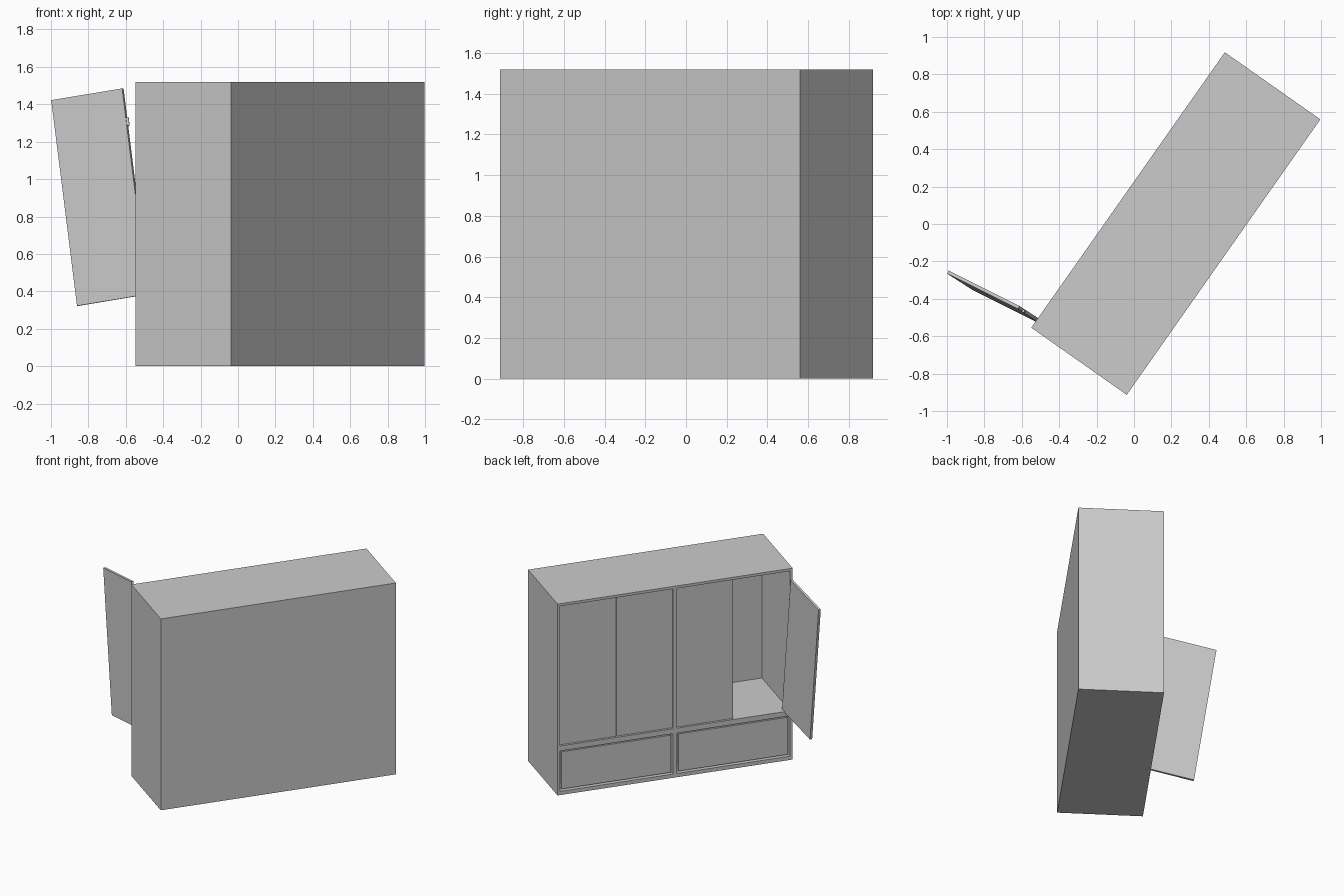
import bpy, bmesh
from math import radians
from mathutils import Matrix, Vector

if "Cube" in bpy.data.objects:
    bpy.data.objects.remove(bpy.data.objects["Cube"])

# cabinet frame: local x runs along the open front, local y goes inward
CAB = Matrix.Translation((0.2235, 0.0025, 0)) @ Matrix.Rotation(radians(234.9), 4, 'Z')
W, D, H = 0.90, 0.312, 1.52          # half width, half depth, height
T, POST = 0.02, 0.015                # board thickness, half middle post
SHELF0, SHELF1 = 0.35, 0.39          # shelf between drawers and doors


def add(name, bm, frame):
    bmesh.ops.recalc_face_normals(bm, faces=bm.faces)
    me = bpy.data.meshes.new(name)
    bm.to_mesh(me)
    bm.free()
    ob = bpy.data.objects.new(name, me)
    ob.matrix_world = frame
    bpy.context.collection.objects.link(ob)
    return ob


def box(name, lo, hi, frame=CAB):
    lo, hi = Vector(lo), Vector(hi)
    bm = bmesh.new()
    bmesh.ops.create_cube(bm, size=1)
    bmesh.ops.scale(bm, vec=hi - lo, verts=bm.verts)
    bmesh.ops.translate(bm, vec=(lo + hi) / 2, verts=bm.verts)
    return add(name, bm, frame)


# carcass boards
box("left_side", (-W, -D, 0), (-W + T, D, H))
box("right_side", (W - T, -D, 0), (W, D, H))
box("top_board", (-W + T, -D, H - T), (W - T, D, H))
box("bottom_board", (-W + T, -D, 0), (W - T, D, 0.03))
box("back_panel", (-W + T, D - 0.03, 0.03), (W - T, D, H - T))
box("shelf", (-W + T, -D, SHELF0), (W - T, D - 0.03, SHELF1))
box("upper_post", (-POST, -D, SHELF1), (POST, D - 0.03, H - T))
box("lower_post", (-POST, -D, 0.03), (POST, D - 0.03, SHELF0))

# drawers: front panel plus tray
g = 0.012
for side, x0, x1 in (("left", -W + T, -POST), ("right", POST, W - T)):
    box(side + "_drawer_front", (x0 + g, -D + 0.008, 0.03 + g), (x1 - g, -D + 0.028, SHELF0 - g))
    box(side + "_drawer_body", (x0 + 0.03, -D + 0.028, 0.06), (x1 - 0.03, D - 0.06, SHELF0 - 0.04))

# three closed doors
half = (W - T - POST) / 2
for i, x0 in enumerate((-W + T, -W + T + half, POST)):
    box(f"closed_door_{i + 1}", (x0 + 0.003, -D + 0.01, SHELF1 + 0.004),
        (x0 + half - 0.002, -D + 0.03, H - T - 0.004))

# sagging open door: local x outward from the hinge edge, local z up the door
dx = Vector((-0.38, 0.19, -0.063)).normalized()
dy = Vector((-0.13, 0.085, 1.105)).cross(dx).normalized()
dz = dx.cross(dy)
DOOR = Matrix((dx, dy, dz)).transposed().to_4x4()
DOOR.translation = (-0.62, -0.455, 1.485)
DH = 1.112
box("open_door", (0, -0.018, -DH), (0.428, 0.0, 0), DOOR)

# hinges on the inner edge of the open door
for name, z in (("upper_hinge", -0.18), ("lower_hinge", -DH + 0.18)):
    bm = bmesh.new()
    bmesh.ops.create_cone(bm, cap_ends=True, segments=12, radius1=0.008, radius2=0.008,
                          depth=0.045, matrix=Matrix.Translation((-0.006, -0.006, z)))
    add(name, bm, DOOR)
